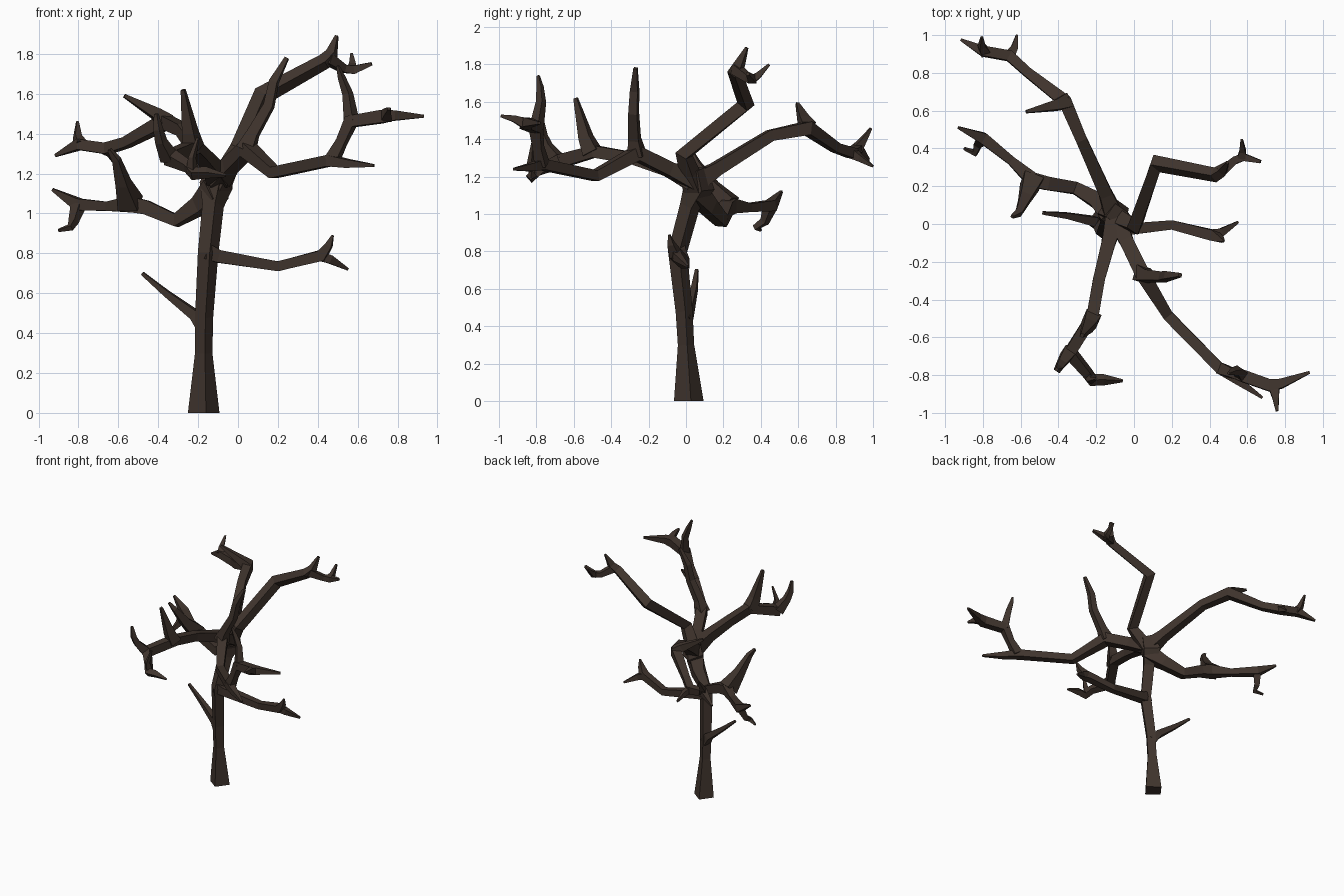
import bpy, bmesh, math
from mathutils import Vector

bark = bpy.data.materials.new("dark brown bark")
bark.diffuse_color = (0.050, 0.034, 0.026, 1)


def limb(name, *pts):
    """Four-sided tapered tube through points (x, y, z, corner radius)."""
    bm = bmesh.new()
    P = [Vector(p[:3]) for p in pts]
    D = [(b - a).normalized() for a, b in zip(P, P[1:])]
    side = Vector((0, 0, 1)).cross(D[0])
    if abs(D[0].z) > 0.95:
        side = Vector((0.8, -0.6, 0))
    rings = []
    for i, p in enumerate(P):
        t = (D[max(i - 1, 0)] + D[min(i, len(D) - 1)]).normalized()
        if p.z == 0:
            t = Vector((0, 0, 1))          # level cut at the ground
        side = (side - t * side.dot(t)).normalized()
        other = t.cross(side)
        ring = []
        for k in range(4):
            a = math.pi / 4 + k * math.pi / 2
            ring.append(bm.verts.new(p + pts[i][3] * (side * math.cos(a) + other * math.sin(a))))
        rings.append(ring)
    for a, b in zip(rings, rings[1:]):
        for k in range(4):
            bm.faces.new((a[k], a[(k + 1) % 4], b[(k + 1) % 4], b[k]))
    bm.faces.new(rings[0][::-1])
    bm.faces.new(rings[-1])
    bmesh.ops.recalc_face_normals(bm, faces=bm.faces)
    me = bpy.data.meshes.new(name)
    bm.to_mesh(me)
    bm.free()
    me.materials.append(bark)
    ob = bpy.data.objects.new(name, me)
    bpy.context.collection.objects.link(ob)
    return ob


# Trunk and crown fork
limb("trunk", (-.172, .015, 0, .08), (-.172, 0, .3, .044), (-.17, -.01, .48, .046),
     (-.15, -.045, .8, .052), (-.125, .02, 1.04, .055), (-.11, .07, 1.14, .085),
     (-.09, .05, 1.24, .06))

# Low twig on the left
limb("low_twig", (-.175, 0, .43, .04), (-.215, .015, .49, .036), (-.36, .045, .6, .022),
     (-.48, .058, .7, .012))

# Low branch on the right
limb("low_branch", (-.16, -.045, .81, .055), (-.1, -.035, .785, .045), (.2, -.005, .735, .035),
     (.42, -.06, .79, .04), (.455, -.08, .84, .025), (.475, -.09, .89, .007))
limb("low_branch_tip", (.4, -.055, .79, .035), (.46, -.045, .77, .03), (.55, .01, .72, .009))

# Left branch
limb("left_branch", (-.11, .04, 1.12, .08), (-.19, .12, 1.04, .058), (-.31, .19, .965, .045),
     (-.46, .215, 1.03, .05), (-.54, .235, 1.045, .055), (-.65, .335, 1.035, .032),
     (-.8, .455, 1.045, .042), (-.93, .51, 1.12, .01))
limb("left_branch_spur", (-.54, .23, 1.05, .075), (-.575, .14, 1.15, .045),
     (-.61, .06, 1.27, .025), (-.645, .04, 1.32, .012))
limb("left_branch_hook", (-.8, .45, 1.04, .04), (-.825, .42, .96, .027),
     (-.84, .375, .93, .02), (-.9, .4, .915, .009))

# Back left branch
limb("back_branch", (-.1, .03, 1.16, .075), (-.15, .16, 1.24, .05), (-.28, .45, 1.42, .042),
     (-.365, .65, 1.46, .05), (-.56, .8, 1.355, .036), (-.66, .89, 1.325, .04),
     (-.8, .915, 1.345, .038), (-.915, .975, 1.29, .01))
limb("back_branch_spur", (-.36, .65, 1.46, .055), (-.41, .63, 1.5, .04), (-.57, .595, 1.59, .012))
limb("back_tip_down", (-.66, .89, 1.325, .038), (-.635, .93, 1.3, .025), (-.62, 1.0, 1.255, .008))
limb("back_tip_up", (-.79, .91, 1.345, .038), (-.805, .94, 1.385, .025), (-.805, .99, 1.46, .008))

# Front left branch
limb("front_left_branch", (-.1, .04, 1.18, .075), (-.135, -.1, 1.24, .052),
     (-.185, -.29, 1.3, .044), (-.22, -.49, 1.335, .046), (-.34, -.68, 1.28, .05),
     (-.25, -.785, 1.235, .033), (-.22, -.825, 1.2, .035), (-.16, -.825, 1.205, .03),
     (-.06, -.83, 1.19, .008))
limb("front_left_spike", (-.225, -.5, 1.33, .06), (-.24, -.535, 1.41, .045), (-.275, -.59, 1.62, .014))
limb("front_left_spur", (-.345, -.68, 1.28, .05), (-.385, -.74, 1.36, .032),
     (-.4, -.765, 1.42, .026), (-.41, -.77, 1.5, .012))
limb("front_left_tip", (-.23, -.81, 1.21, .032), (-.23, -.83, 1.28, .02), (-.2, -.82, 1.38, .008))

# Front right branch
limb("front_right_branch", (-.1, .04, 1.18, .075), (-.04, -.09, 1.24, .052),
     (.045, -.265, 1.325, .055), (.18, -.485, 1.205, .04), (.46, -.77, 1.265, .04),
     (.55, -.83, 1.25, .03), (.68, -.92, 1.24, .01))
limb("tall_spike", (.04, -.265, 1.32, .06), (.075, -.275, 1.4, .04), (.155, -.28, 1.54, .034),
     (.18, -.275, 1.66, .03), (.245, -.27, 1.78, .014))
limb("right_riser", (.47, -.77, 1.265, .045), (.52, -.79, 1.36, .034), (.565, -.8, 1.46, .045),
     (.72, -.855, 1.485, .045), (.78, -.845, 1.49, .035), (.93, -.785, 1.487, .01))
limb("right_riser_spur", (.74, -.86, 1.485, .04), (.75, -.92, 1.51, .025), (.757, -.99, 1.525, .01))
limb("right_riser_spike", (.57, -.8, 1.46, .04), (.55, -.775, 1.6, .028),
     (.52, -.78, 1.68, .02), (.5, -.79, 1.74, .009))

# Top branch
limb("top_branch", (-.1, .05, 1.14, .07), (-.055, .02, 1.22, .055), (.005, -.01, 1.32, .05),
     (.12, .32, 1.59, .05), (.43, .26, 1.76, .04), (.47, .285, 1.8, .034), (.495, .325, 1.89, .01))
limb("top_branch_hook", (.45, .265, 1.775, .038), (.53, .335, 1.725, .028),
     (.58, .355, 1.72, .03), (.67, .33, 1.75, .012))
limb("top_branch_tip", (.57, .35, 1.72, .032), (.575, .385, 1.74, .024), (.57, .445, 1.8, .009))
